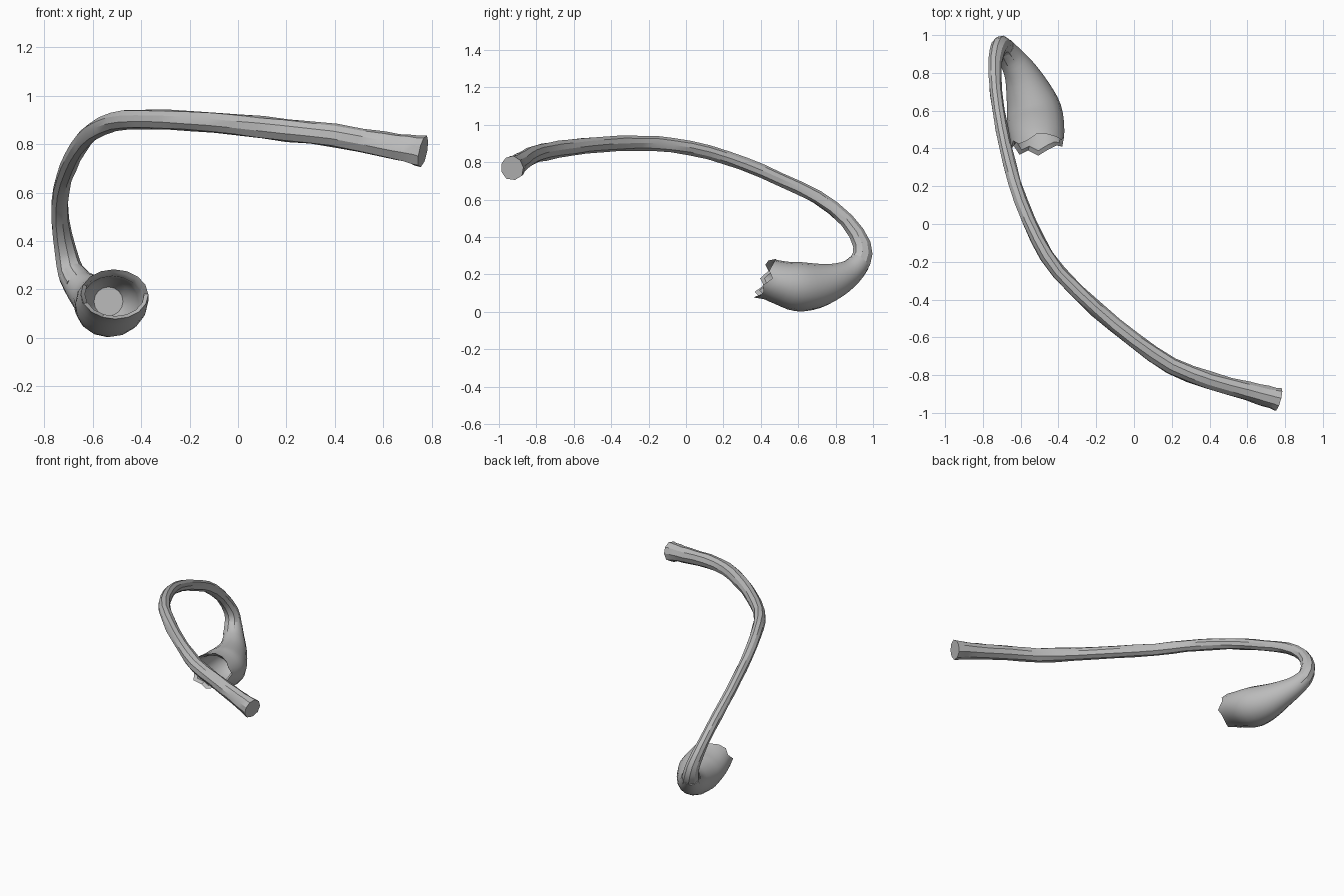
import bpy, bmesh, math, random
from mathutils import Vector

if "Cube" in bpy.data.objects:
    bpy.data.objects.remove(bpy.data.objects["Cube"])

random.seed(4)
grey = bpy.data.materials.new("plain grey")
grey.diffuse_color = (0.5, 0.5, 0.5, 1)
grey.use_nodes = True
grey.node_tree.nodes["Principled BSDF"].inputs["Base Color"].default_value = grey.diffuse_color


def refine(keys, n):
    """Catmull-Rom subdivision of a list of equal-length tuples."""
    out = []
    for i in range(len(keys) - 1):
        p = [keys[max(i - 1, 0)], keys[i], keys[i + 1], keys[min(i + 2, len(keys) - 1)]]
        for k in range(n):
            t = k / n
            out.append(tuple(0.5 * (2 * b + (c - a) * t + (2 * a - 5 * b + 4 * c - d) * t * t
                                    + (3 * b - a - 3 * c + d) * t ** 3)
                             for a, b, c, d in zip(*p)))
    return out + [keys[-1]]


def frames(points, up):
    """Parallel-transported frames along the path."""
    pts = [Vector(p[:3]) for p in points]
    result = []
    for i, p in enumerate(pts):
        t = (pts[min(i + 1, len(pts) - 1)] - pts[max(i - 1, 0)]).normalized()
        up = (up - t * up.dot(t)).normalized()
        result.append((p, t, t.cross(up), up))
    return result


def build(name, rings, angle):
    """Skin rings of points into one closed object."""
    bm = bmesh.new()
    rows = [[bm.verts.new(p) for p in r] for r in rings]
    n = len(rows[0])
    for a, b in zip(rows, rows[1:]):
        for j in range(n):
            k = (j + 1) % n
            bm.faces.new((a[j], a[k], b[k], b[j]))
    bm.faces.new(rows[0][::-1])
    bm.faces.new(rows[-1])
    bmesh.ops.recalc_face_normals(bm, faces=bm.faces)
    mesh = bpy.data.meshes.new(name)
    bm.to_mesh(mesh)
    bm.free()
    mesh.materials.append(grey)
    obj = bpy.data.objects.new(name, mesh)
    bpy.context.collection.objects.link(obj)
    bpy.ops.object.select_all(action='DESELECT')
    obj.select_set(True)
    bpy.context.view_layer.objects.active = obj
    bpy.ops.object.shade_smooth_by_angle(angle=math.radians(angle))


# long curved stem, faceted like whittled wood: x, y, z, radius
stem = [(.765, -.93, .772, .066), (.70, -.912, .785, .058), (.6, -.885, .80, .052),
        (.4, -.83, .838, .049), (.2, -.75, .86, .047), (0, -.615, .88, .045),
        (-.2, -.45, .898, .043), (-.4, -.255, .905, .041), (-.51, -.08, .895, .039),
        (-.6, .12, .855, .037), (-.66, .32, .788, .036), (-.70, .5, .712, .036),
        (-.73, .7, .615, .036), (-.735, .86, .49, .039), (-.713, .942, .36, .048),
        (-.69, .935, .27, .057), (-.655, .885, .215, .066)]
SIDES = 9
rings = []
path = refine(stem, 2)
ridge = [random.uniform(.92, 1.08) for _ in range(SIDES)]
for i, ((c, t, s, u), key) in enumerate(zip(frames(path, Vector((0, 0, 1))), path)):
    ring = []
    for j in range(SIDES):
        a = 2 * math.pi * j / SIDES
        wobble = 0 if i == 0 or i > len(path) - 7 else random.uniform(-.07, .07)
        r = key[3] * (ridge[j] + wobble)
        ring.append(c + (s * math.cos(a) + u * math.sin(a)) * r)
    rings.append(ring)
build("stem", rings, 28)

# hollow bowl, from the mouth back to the stem: x, y, z, half width, half height
bowl = [(-.51, .43, .18, .14, .108), (-.518, .51, .155, .149, .118),
        (-.53, .60, .135, .146, .132), (-.56, .70, .14, .121, .121),
        (-.60, .80, .168, .09, .094), (-.65, .88, .212, .068, .070),
        (-.688, .93, .265, .057, .057)]
N = 16
path = refine(bowl, 3)
outer = []
for i, ((c, t, s, u), key) in enumerate(zip(frames(path, Vector((0, 0, 1))), path)):
    outer.append([c + s * math.cos(2 * math.pi * j / N) * key[3]
                  + u * math.sin(2 * math.pi * j / N) * key[4] for j in range(N)])

# jagged rim: pointed lobes pushed out along -y
lobes = [.02, -.01, .0, .01, .015, -.015, -.02, .01,
         -.02, .01, -.03, -.005, -.035, -.01, .0, -.02]
rim = [p + Vector((0, d, 0)) for p, d in zip(outer[0], lobes)]
outer[0] = rim


# cavity walls inside the mouth
def inner(center, rx, rz):
    return [Vector(center) + Vector((-math.cos(2 * math.pi * j / N) * rx * sign, 0,
                                     math.sin(2 * math.pi * j / N) * rz)) for j in range(N)]


sign = -1 if (outer[1][0].x > outer[1][N // 2].x) else 1
middle = Vector((-.51, .43, .18))
lip = [middle + (p - middle) * .88 + Vector((0, .018, 0)) for p in rim]
cavity = [inner((-.535, .74, .15), .06, .06), inner((-.532, .68, .145), .095, .095),
          inner((-.528, .58, .145), .118, .105), inner((-.518, .50, .16), .122, .095), lip]
build("bowl", cavity + outer, 40)
